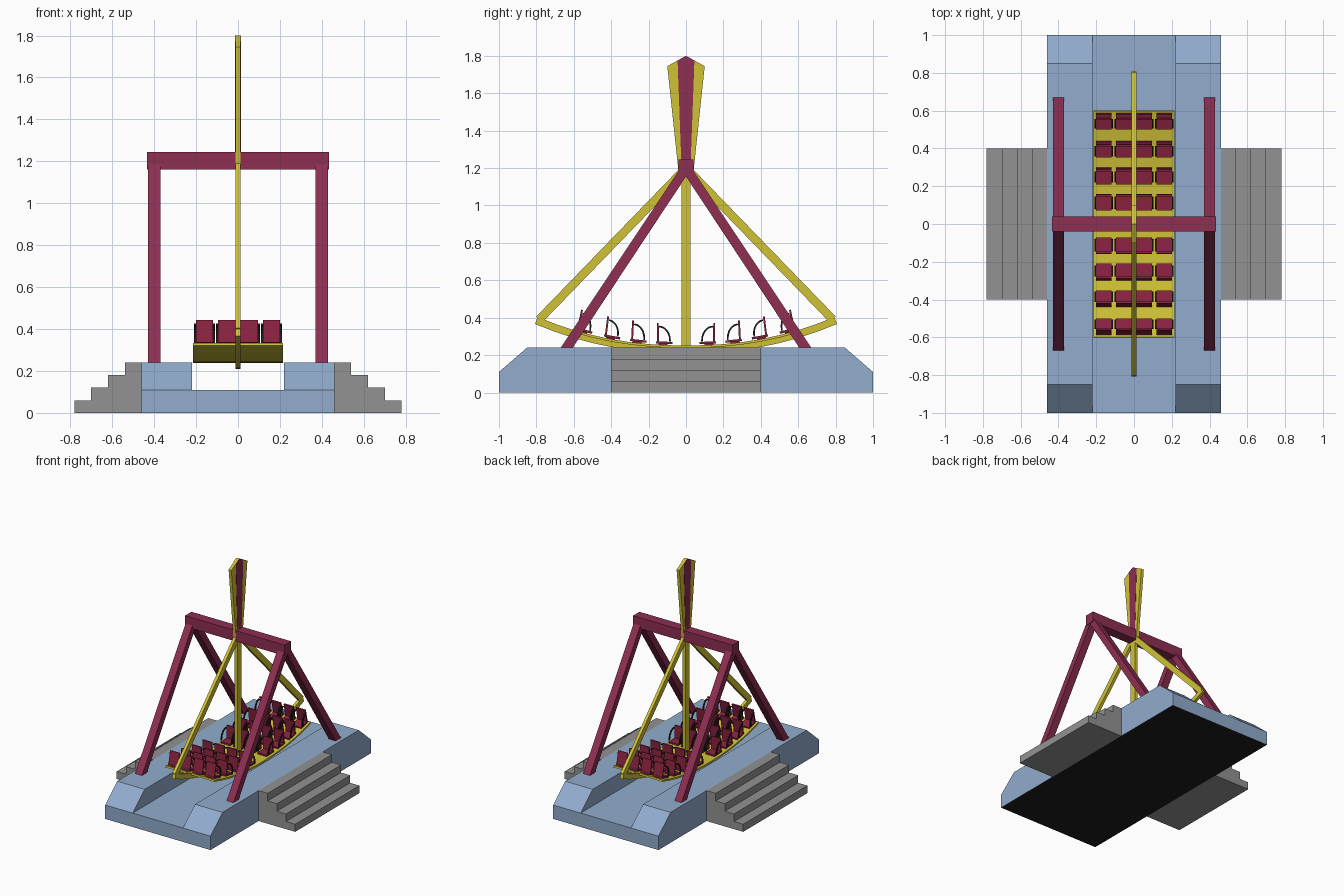
import bpy, bmesh, math
from mathutils import Matrix, Vector

if "Cube" in bpy.data.objects:
    bpy.data.objects.remove(bpy.data.objects["Cube"])


def material(name, r, g, b):
    m = bpy.data.materials.new(name)
    lin = [((c / 255 + 0.055) / 1.055) ** 2.4 for c in (r, g, b)]
    m.diffuse_color = (*lin, 1)
    m.use_nodes = True
    m.node_tree.nodes["Principled BSDF"].inputs["Base Color"].default_value = m.diffuse_color
    return m


BLUE = material("platform blue", 145, 172, 205)
GREY = material("step grey", 146, 146, 146)
RED = material("frame red", 142, 46, 82)
SEAT = material("seat red", 138, 34, 64)
YELLOW = material("pendulum yellow", 208, 194, 54)
BLACK = material("black", 30, 30, 30)


def add_prism(bm, pts, x0, x1, mat=0):
    """Extrude a (y, z) outline along x."""
    a = [bm.verts.new((x0, y, z)) for y, z in pts]
    b = [bm.verts.new((x1, y, z)) for y, z in pts]
    n = len(pts)
    faces = [bm.faces.new(a), bm.faces.new(b[::-1])]
    for i in range(n):
        j = (i + 1) % n
        faces.append(bm.faces.new((a[i], b[i], b[j], a[j])))
    for f in faces:
        f.material_index = mat


def finish(name, bm, mats):
    bmesh.ops.recalc_face_normals(bm, faces=bm.faces)
    me = bpy.data.meshes.new(name)
    bm.to_mesh(me)
    bm.free()
    for m in mats:
        me.materials.append(m)
    ob = bpy.data.objects.new(name, me)
    bpy.context.collection.objects.link(ob)
    return ob


def prism(name, pts, x0, x1, mat):
    bm = bmesh.new()
    add_prism(bm, pts, x0, x1)
    return finish(name, bm, [mat])


def rect(y0, y1, z0, z1):
    return [(y0, z0), (y1, z0), (y1, z1), (y0, z1)]


def strip(path, w):
    """Outline of constant width around a (y, z) path."""
    left, right = [], []
    for i, p in enumerate(path):
        d = Vector(path[min(i + 1, len(path) - 1)]) - Vector(path[max(i - 1, 0)])
        n = Vector((-d.y, d.x)).normalized() * w / 2
        left.append(tuple(Vector(p) + n))
        right.append(tuple(Vector(p) - n))
    return left + right[::-1]


# platform: two side blocks with sloped ends and a low channel, dark underside
bm = bmesh.new()
block = [(-1, 0), (1, 0), (1, .11), (.85, .24), (-.85, .24), (-1, .11)]
add_prism(bm, block, -.46, -.22)
add_prism(bm, block, .22, .46)
add_prism(bm, rect(-1, 1, 0, .11), -.22, .22)
bmesh.ops.recalc_face_normals(bm, faces=bm.faces)
for f in bm.faces:
    if f.normal.z < -.9:
        f.material_index = 1
finish("platform", bm, [BLUE, BLACK])

# stairs on both sides: stepped (x, z) outline, extruded then turned onto x
steps = [(.46, 0), (.78, 0)]
for i in range(4):
    steps += [(.78 - .08 * i, .06 * (i + 1)), (.70 - .08 * i, .06 * (i + 1))]
for side, name in ((-1, "right_stairs"), (1, "left_stairs")):
    ob = prism(name, steps, -.4, .4, GREY)
    ob.rotation_euler.z = side * math.pi / 2

# support frame: four slanted legs and the cross beam
for sx in (-1, 1):
    for sy in (-1, 1):
        leg = [(sy * y, z) for y, z in ((.605, .24), (.67, .24), (.03, 1.2), (-.03, 1.2))]
        prism("frame_leg", leg, sx * .37, sx * .43, RED)
prism("cross_beam", rect(-.04, .04, 1.16, 1.245), -.435, .435, RED)

# swinging pendulum: pole, two arms and curved keel
T = .012


def curve_z(y):
    return .23 + .155 * (abs(y) / .8) ** 2.2


prism("centre_pole", rect(-.025, .025, .23, 1.2), -T, T, YELLOW)
for sy in (-1, 1):
    prism("swing_arm", strip([(0, 1.2), (sy * .785, .39)], .045), -T, T, YELLOW)
ys = [i * .1 for i in range(-8, 9)]
prism("keel", strip([(y, curve_z(y)) for y in ys], .04), -T, T, YELLOW)

# curved deck
deck = [(y, curve_z(y) + .015) for y in ys[2:-2]]
prism("deck", strip(deck, .013), -.215, .215, YELLOW)

# counterweight paddle with a thin stripe on each face
prism("counterweight", [(-.04, 1.18), (.04, 1.18), (.1, 1.745), (0, 1.8), (-.1, 1.745)],
      -T, T, YELLOW)
stripe = [(-.024, 1.2), (.024, 1.2), (.045, 1.775), (0, 1.8), (-.045, 1.775)]
for s in (-1, 1):
    prism("counterweight_stripe", stripe, s * T, s * (T + .002), RED)

# seat row: four seats with curved black restraints
bm = bmesh.new()
arc = [(.03 - .062 * math.sin(t), .022 + .078 * math.cos(t))
       for t in [i * math.pi / 10 for i in range(6)]]
for cx in (-.16, -.054, .054, .16):
    add_prism(bm, rect(-.02, .03, 0, .01), cx - .025, cx + .025)
    add_prism(bm, rect(-.046, .042, .008, .02), cx - .041, cx + .041)
    add_prism(bm, [(.027, .012), (.037, .012), (.043, .118), (.033, .118)],
              cx - .041, cx + .041)
    for s in (-1, 1):
        add_prism(bm, strip(arc, .009), cx + s * .041, cx + s * .05, 1)
row = finish("seat_row", bm, [SEAT, BLACK])

# eight rows on the deck, all facing the middle
for turn in (0, math.pi):
    for y in (.118, .258, .4, .55):
        slope = math.atan2(curve_z(y + .03) - curve_z(y - .03), .06)
        ob = row.copy()
        bpy.context.collection.objects.link(ob)
        ob.matrix_world = (Matrix.Rotation(turn, 4, 'Z')
                           @ Matrix.Translation((0, y, curve_z(y) + .02))
                           @ Matrix.Rotation(slope, 4, 'X'))
bpy.data.objects.remove(row)
